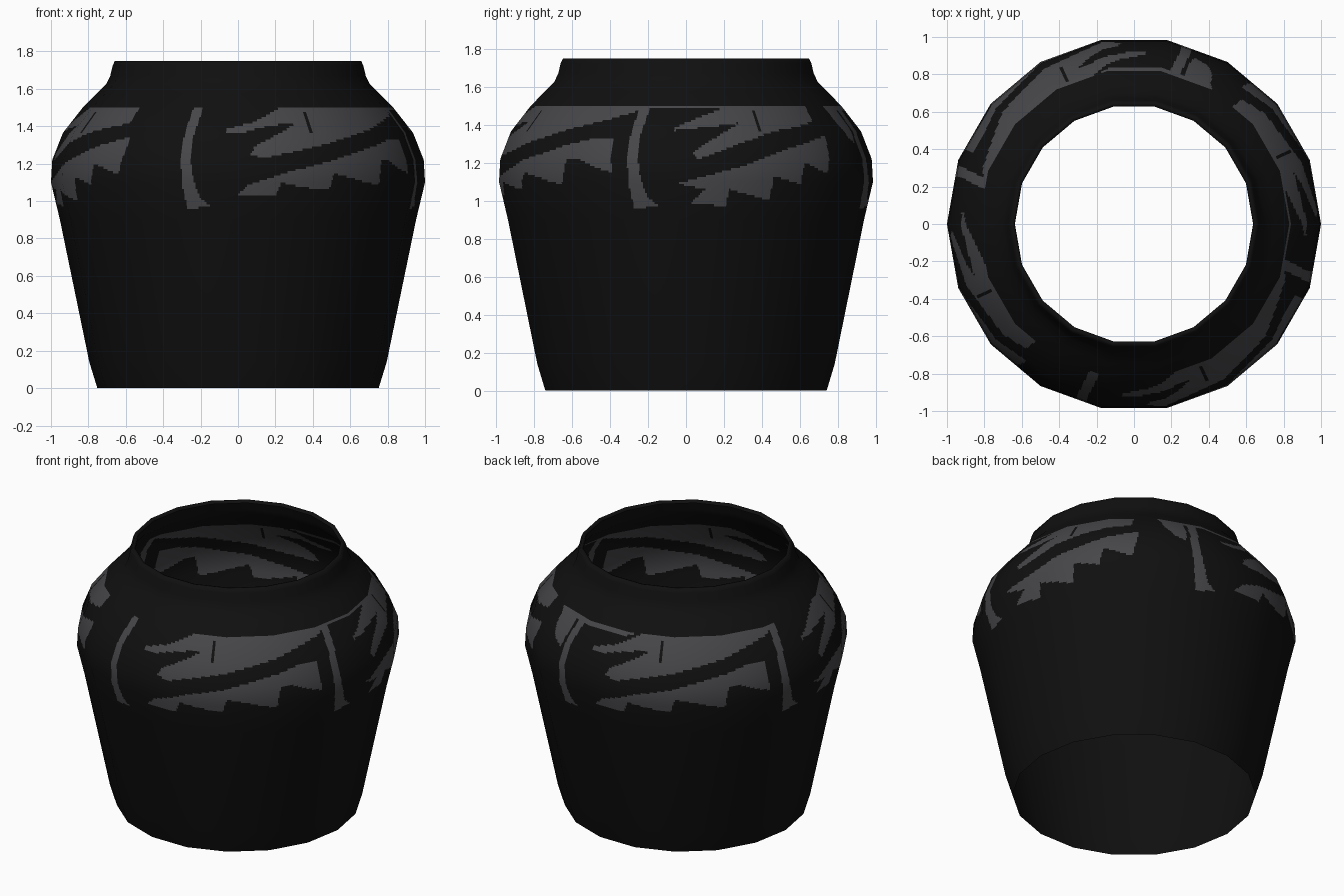
import bpy, math
from mathutils import Vector

if "Cube" in bpy.data.objects:
    bpy.data.objects.remove(bpy.data.objects["Cube"])

SIDES, SPLIT = 18, 36            # low-poly facets, fine columns inside each facet
STEP = 0.012                     # row height in the painted band

# outline of the open-ended pot (radius, height), bottom to inner lip
PROFILE = [(0.752, 0), (0.795, 0.14), (0.952, 0.90), (1.0, 1.10), (0.993, 1.22),
           (0.936, 1.365), (0.83, 1.50), (0.755, 1.575), (0.705, 1.625), (0.683, 1.67),
           (0.67, 1.725), (0.658, 1.75), (0.64, 1.75), (0.637, 1.735)]

# painted shapes: (degrees round from the motif start, height)
STROKE = [(-16.8, 1.5), (-18, 1.38), (-18.2, 1.22), (-17.8, 1.09), (-16.5, 0.96),
          (-8.5, 0.97), (-12, 1.02), (-13.9, 1.11), (-15, 1.22), (-14.8, 1.35), (-13, 1.5)]
LEAF_LONG = [(-4, 1.385), (5, 1.42), (16, 1.5), (76, 1.5), (71, 1.465), (63, 1.43),
             (53, 1.395), (36, 1.33), (20, 1.27), (8, 1.23), (4, 1.25), (5.5, 1.295),
             (11, 1.34), (20.5, 1.415), (11, 1.405), (1, 1.365), (-4, 1.37)]
TEETH_LONG = [(0, 1.035), (3, 1.085), (16, 1.155), (29, 1.21), (47, 1.285), (58, 1.325),
              (66, 1.335), (66.5, 1.15), (60, 1.18), (54, 1.225), (50.5, 1.22), (49, 1.085),
              (44, 1.1), (36, 1.13), (31, 1.15), (29.5, 1.06), (20, 1.075), (13.5, 1.1),
              (12, 1.025)]
LEAF_SHORT = [(-4, 1.385), (8, 1.46), (16, 1.5), (50, 1.5), (49, 1.415), (30, 1.365),
              (17, 1.30), (4, 1.22), (2, 1.25), (6, 1.30), (18, 1.41), (8, 1.39), (-4, 1.37)]
TEETH_SHORT = [(-3, 1.09), (16, 1.175), (34, 1.275), (52, 1.345), (49.5, 1.14), (43, 1.18),
               (39, 1.20), (37.5, 1.09), (32, 1.11), (28, 1.13), (27, 1.0), (20, 1.03),
               (13.5, 1.06), (12.5, 0.975), (1, 0.98), (6, 1.06)]
SLIT = [(24.4, 1.36), (25.6, 1.36), (25.8, 1.47), (24.6, 1.47)]
BAR = [(-29, 1.475), (12, 1.482), (12, 1.5), (-30, 1.5)]
PATCH = [(-29, 1.5), (-19, 1.5), (-19, 1.40), (-20, 1.30), (-25, 1.34), (-28, 1.42)]
BAR_SIDE = [(-18, 1.485), (20, 1.485), (20, 1.5), (-18, 1.5)]


def inside(poly, x, y):
    hit = False
    for (x1, y1), (x2, y2) in zip(poly, poly[1:] + poly[:1]):
        if (y1 > y) != (y2 > y) and x < x1 + (y - y1) * (x2 - x1) / (y2 - y1):
            hit = not hit
    return hit


MOTIFS = [(0, [STROKE, LEAF_LONG, TEETH_LONG]),
          (90, [STROKE, LEAF_SHORT, TEETH_SHORT, BAR_SIDE]),
          (180, [STROKE, LEAF_LONG, TEETH_LONG, BAR, PATCH]),
          (270, [STROKE, LEAF_SHORT, TEETH_SHORT])]


def painted(deg, z):
    if not 0.9 < z < 1.5:
        return False
    for start, shapes in MOTIFS:
        d = (deg - start + 40) % 360 - 40
        if d < 85 and not inside(SLIT, d, z) and any(inside(s, d, z) for s in shapes):
            return True
    return False


def material(name, rgb):
    m = bpy.data.materials.new(name)
    m.diffuse_color = (*rgb, 1)
    m.use_nodes = True
    m.node_tree.nodes["Principled BSDF"].inputs["Base Color"].default_value = m.diffuse_color
    return m


# rows: profile points, refined inside the painted band, each with an outline normal
def outline_normal(i):
    n = Vector((0, 0))
    for a, b in ((i - 1, i), (i, i + 1)):
        if a >= 0 and b < len(PROFILE):
            d = Vector(PROFILE[b]) - Vector(PROFILE[a])
            n += Vector((d.y, -d.x)).normalized()
    return n.normalized()


rows = []
for i in range(len(PROFILE) - 1):
    p, q = Vector(PROFILE[i]), Vector(PROFILE[i + 1])
    count = max(1, round((q.y - p.y) / STEP)) if 0.89 < p.y < 1.49 else 1
    for k in range(count):
        t = k / count
        rows.append((p.lerp(q, t), outline_normal(i).lerp(outline_normal(i + 1), t)))
rows.append((Vector(PROFILE[-1]), outline_normal(len(PROFILE) - 1)))

# columns: points along each flat facet, angle counted from the front towards +x
cols = []
for f in range(SIDES):
    a, b = [math.radians(10 + 20 * (f + e)) for e in (0, 1)]
    va, vb = Vector((math.sin(a), -math.cos(a))), Vector((math.sin(b), -math.cos(b)))
    for k in range(SPLIT):
        cols.append((va.lerp(vb, k / SPLIT), 10 + 20 * (f + k / SPLIT)))

# pot body
n = len(cols)
verts, normals, faces, index = [], [], [], []
for p, nor in rows:
    for c, deg in cols:
        verts.append((c.x * p.x, c.y * p.x, p.y))
        d = c.normalized()
        normals.append(Vector((d.x * nor.x, d.y * nor.x, nor.y)).normalized())
for r in range(len(rows) - 1):
    zmid = (rows[r][0].y + rows[r + 1][0].y) / 2
    for c in range(n):
        e = (c + 1) % n
        faces.append((r * n + c, r * n + e, (r + 1) * n + e, (r + 1) * n + c))
        index.append(int(painted(cols[c][1] + 10 / SPLIT, zmid)))

mesh = bpy.data.meshes.new("pot_body")
mesh.from_pydata(verts, [], faces)
mesh.materials.append(material("black_glaze", (0.005, 0.005, 0.005)))
mesh.materials.append(material("grey_paint", (0.062, 0.060, 0.066)))
mesh.polygons.foreach_set("material_index", index)
mesh.polygons.foreach_set("use_smooth", [True] * len(faces))
mesh.update()
mesh.normals_split_custom_set_from_vertices(normals)
pot = bpy.data.objects.new("pot_body", mesh)
bpy.context.collection.objects.link(pot)
